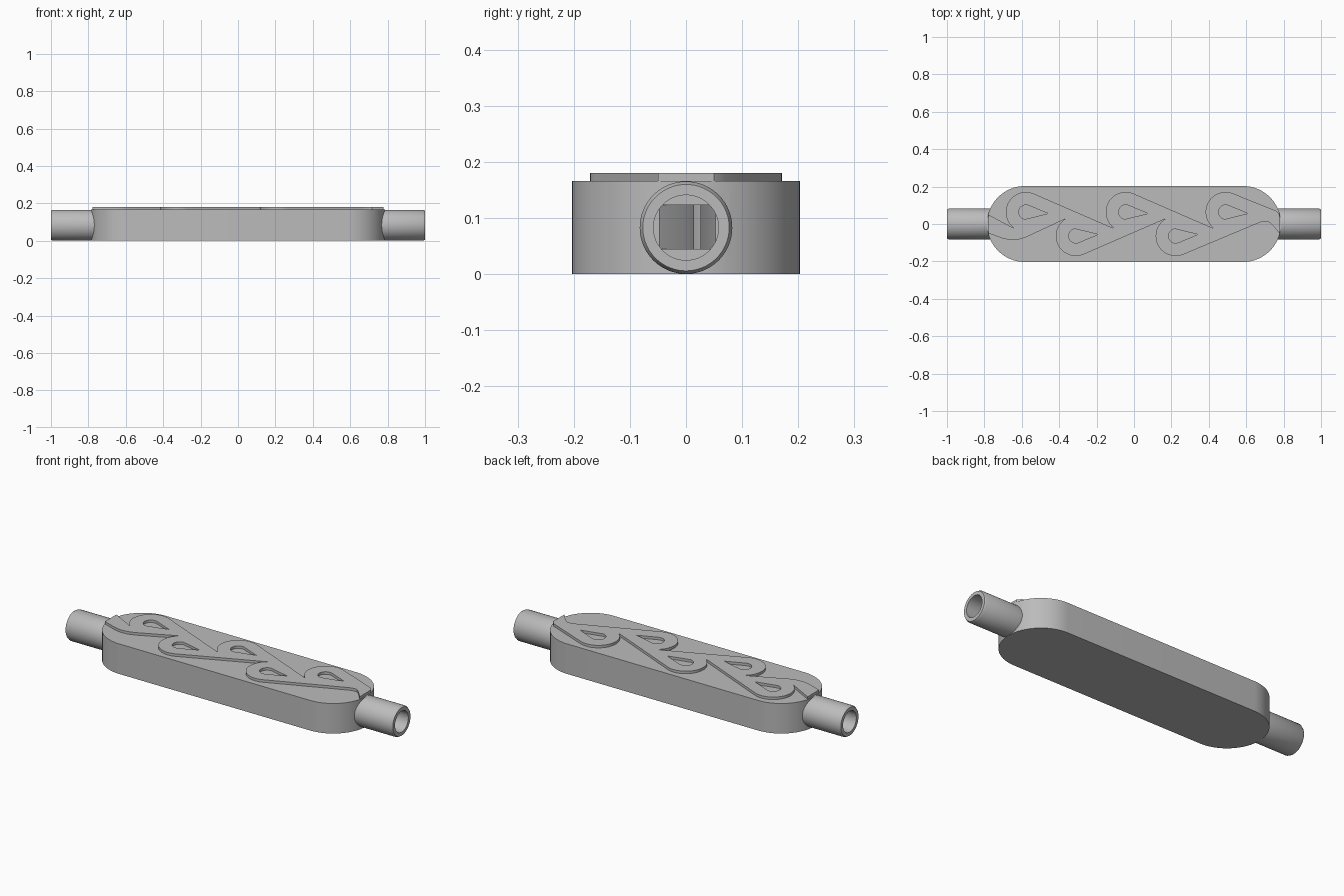
import bpy, bmesh
from math import cos, sin, pi, radians
from mathutils import Matrix, Vector

if "Cube" in bpy.data.objects:
    bpy.data.objects.remove(bpy.data.objects["Cube"], do_unlink=True)

BODY_H = 0.166
AXIS_Z = BODY_H / 2
STEP = 0.267          # spacing between successive loops

grey = bpy.data.materials.new("plain grey")
grey.use_nodes = True
grey.diffuse_color = (0.5, 0.5, 0.5, 1)
grey.node_tree.nodes["Principled BSDF"].inputs["Base Color"].default_value = (0.5, 0.5, 0.5, 1)


def arc(cx, cy, r, start, end, n):
    angles = [radians(start + (end - start) * i / n) for i in range(n + 1)]
    return [(cx + r * cos(a), cy + r * sin(a)) for a in angles]


def add_mesh(name, mesh):
    obj = bpy.data.objects.new(name, mesh)
    bpy.context.collection.objects.link(obj)
    mesh.materials.clear()
    mesh.materials.append(grey)
    return obj


def extrude_outlines(name, outlines, z0, z1):
    """Solid from closed outlines; inner outlines become holes."""
    curve = bpy.data.curves.new(name, 'CURVE')
    curve.dimensions, curve.fill_mode = '2D', 'BOTH'
    curve.extrude = (z1 - z0) / 2
    for pts in outlines:
        spline = curve.splines.new('POLY')
        spline.points.add(len(pts) - 1)
        for p, (x, y) in zip(spline.points, pts):
            p.co = (x, y, 0, 1)
        spline.use_cyclic_u = True
    temp = bpy.data.objects.new("temp", curve)
    mesh = bpy.data.meshes.new_from_object(temp)
    bpy.data.objects.remove(temp)
    bm = bmesh.new()
    bm.from_mesh(mesh)
    bmesh.ops.remove_doubles(bm, verts=bm.verts, dist=1e-5)
    bmesh.ops.dissolve_limit(bm, angle_limit=0.01, verts=bm.verts, edges=bm.edges)
    bmesh.ops.recalc_face_normals(bm, faces=bm.faces)
    bmesh.ops.translate(bm, verts=bm.verts, vec=(0, 0, (z0 + z1) / 2))
    bm.to_mesh(mesh)
    bm.free()
    return add_mesh(name, mesh)


def turned(name, profile, side, n=64):
    """Solid of revolution about the pipe axis from (x, radius) pairs."""
    bm = bmesh.new()
    rings = [[bm.verts.new((side * x, r * cos(2 * pi * i / n), AXIS_Z + r * sin(2 * pi * i / n)))
              for i in range(n)] for x, r in profile]
    for a, b in zip(rings, rings[1:]):
        for i in range(n):
            j = (i + 1) % n
            bm.faces.new((a[i], a[j], b[j], b[i]))
    bm.faces.new(rings[0])
    bm.faces.new(rings[-1])
    bmesh.ops.recalc_face_normals(bm, faces=bm.faces)
    mesh = bpy.data.meshes.new(name)
    bm.to_mesh(mesh)
    bm.free()
    return add_mesh(name, mesh)


def boolean(target, tool, operation):
    mod = target.modifiers.new("boolean", 'BOOLEAN')
    mod.operation, mod.solver, mod.object = operation, 'EXACT', tool
    bpy.context.view_layer.objects.active = target
    bpy.ops.object.modifier_apply(modifier=mod.name)
    bpy.data.objects.remove(tool, do_unlink=True)


def smooth(obj):
    bpy.ops.object.select_all(action='DESELECT')
    obj.select_set(True)
    bpy.context.view_layer.objects.active = obj
    bpy.ops.object.shade_smooth_by_angle(angle=radians(30))


# Looping flow channel: teardrop loops alternating above and below the axis
upper = [-0.578 + 2 * STEP * i for i in range(3)]
lower = [x + STEP for x in upper[:2]]
LOOP_Y, LOOP_R, HOLE_R = 0.064, 0.107, 0.038

top_side = [(-0.778, 0.05)]
for x in upper:
    top_side += arc(x, LOOP_Y, LOOP_R, 238, 68, 24)
top_side += [(0.76, 0.07), (0.778, 0.05)]

bottom_side = [(-0.778, -0.05), (-0.70, -0.078), (-0.66, -0.086), (-0.62, -0.084), (-0.58, -0.072)]
for x in lower:
    bottom_side += arc(x, -LOOP_Y, LOOP_R, -238, -68, 24)
bottom_side += [(0.66, 0.003), (0.69, 0.014), (0.716, 0.014), (0.74, -0.005), (0.778, -0.05)]

outlines = [top_side + bottom_side[::-1]]
for centres, s in ((upper, 1), (lower, -1)):
    for x in centres:
        hole = arc(x, LOOP_Y, HOLE_R, 68, 265, 16) + [(x + 0.118, LOOP_Y - 0.008)]
        outlines.append([(px, s * py) for px, py in hole])

# Body: long plate with round ends
R = 0.203
plate = arc(0.583, 0, R, -90, 90, 32) + arc(-0.583, 0, R, 90, 270, 32)
body = extrude_outlines("valve_body", [plate], 0, BODY_H)

# Pipe stubs with chamfered rims, joined to the body
for side in (1, -1):
    stub = turned("pipe_stub", [(0.65, 0.0825), (0.99, 0.0825), (1.0, 0.077)], side)
    boolean(body, stub, 'UNION')

# Bores and the inner square-section channel
for side in (1, -1):
    boolean(body, turned("bore_cutter", [(0.776, 0.058), (1.05, 0.058)], side), 'DIFFERENCE')
boolean(body, extrude_outlines("channel_cutter", outlines, 0.045, 0.123), 'DIFFERENCE')
smooth(body)

# Raised copy of the channel pattern on the top face
pattern = extrude_outlines("raised_channel_pattern", outlines, BODY_H - 0.004, 0.18)
smooth(pattern)
